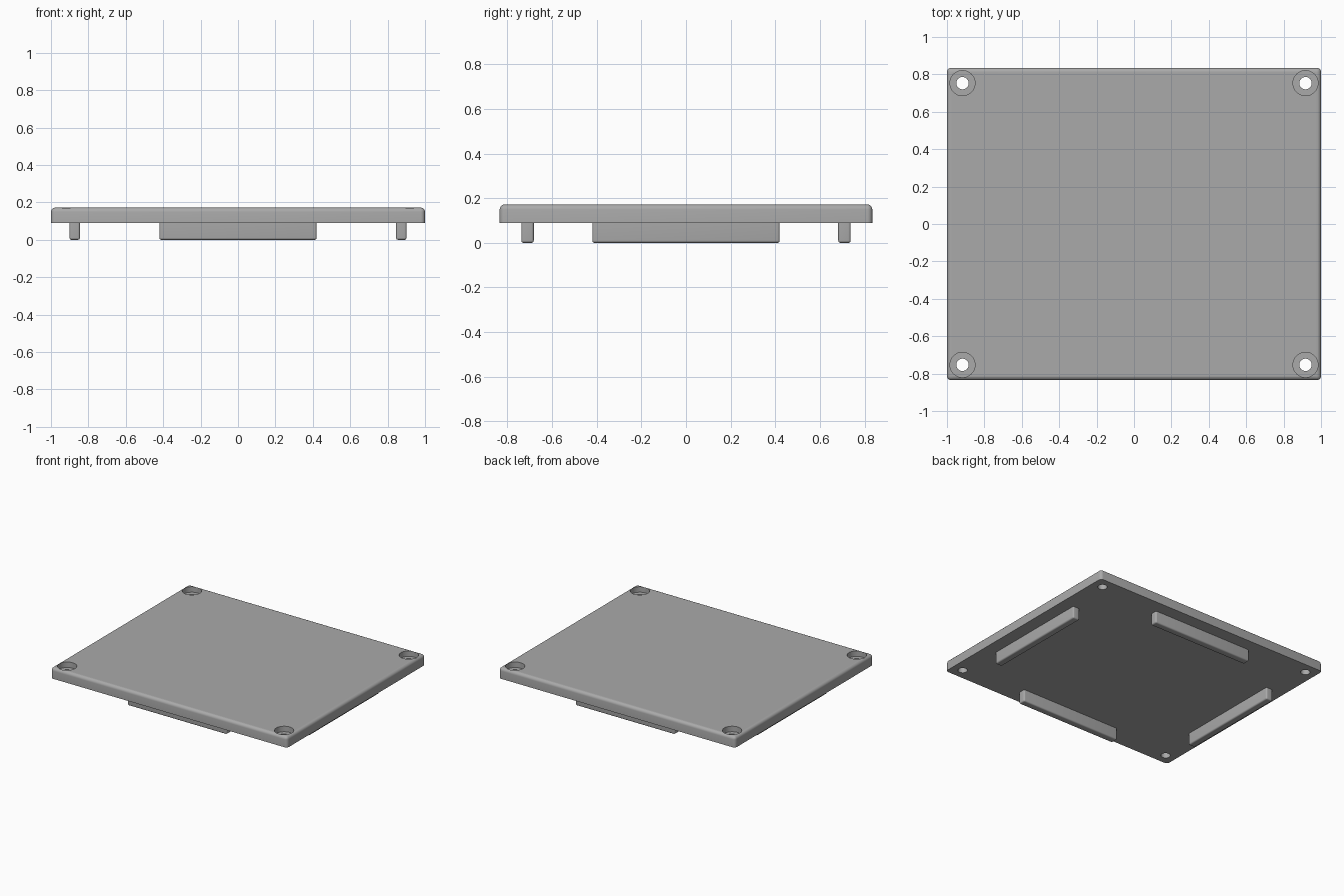
import bpy
import bmesh
import math

cube = bpy.data.objects.get("Cube")
if cube:
    bpy.data.objects.remove(cube, do_unlink=True)

# Single grey finish
grey = bpy.data.materials.new("mid grey")
grey.use_nodes = True
colour = (0.40, 0.40, 0.40, 1)
grey.diffuse_color = colour
grey.node_tree.nodes["Principled BSDF"].inputs["Base Color"].default_value = colour


def link(name, bm):
    bmesh.ops.recalc_face_normals(bm, faces=bm.faces)
    mesh = bpy.data.meshes.new(name)
    bm.to_mesh(mesh)
    bm.free()
    mesh.materials.append(grey)
    obj = bpy.data.objects.new(name, mesh)
    bpy.context.collection.objects.link(obj)
    return obj


def select(obj):
    bpy.ops.object.select_all(action="DESELECT")
    obj.select_set(True)
    bpy.context.view_layer.objects.active = obj


def smooth(obj):
    select(obj)
    bpy.ops.object.shade_smooth_by_angle(angle=math.radians(35))


def rounded_box(name, low, high, radius, sharp_z):
    """Box with every edge rounded except the rim lying at sharp_z."""
    bm = bmesh.new()
    bmesh.ops.create_cube(bm, size=1)
    for v in bm.verts:
        for i in range(3):
            v.co[i] = high[i] if v.co[i] > 0 else low[i]
    edges = [e for e in bm.edges
             if any(abs(v.co.z - sharp_z) > 1e-4 for v in e.verts)]
    bmesh.ops.bevel(bm, geom=edges, offset=radius, segments=5,
                    profile=0.5, affect="EDGES", clamp_overlap=True)
    return link(name, bm)


BASE, STEP, TOP = 0.09, 0.13, 0.172
HALF_X, HALF_Y = 1.0, 0.835

# Lid plate
plate = rounded_box("lid_plate", (-HALF_X, -HALF_Y, BASE),
                    (HALF_X, HALF_Y, TOP), 0.023, BASE)

# Counterbored screw holes: one stepped cutter in each corner
SEGMENTS = 48
bm = bmesh.new()
for sx in (-1, 1):
    for sy in (-1, 1):
        rings = []
        for r, z in ((0.033, 0.05), (0.033, STEP), (0.067, STEP), (0.067, 0.25)):
            rings.append([bm.verts.new((sx * 0.917 + r * math.cos(a),
                                        sy * 0.753 + r * math.sin(a), z))
                          for a in (math.tau * i / SEGMENTS
                                    for i in range(SEGMENTS))])
        for lower, upper in zip(rings, rings[1:]):
            for i in range(SEGMENTS):
                j = (i + 1) % SEGMENTS
                bm.faces.new((lower[i], lower[j], upper[j], upper[i]))
        bm.faces.new(rings[0][::-1])
        bm.faces.new(rings[-1])
cutter = link("screw_hole_cutter", bm)
cutter.hide_render = True

cut = plate.modifiers.new("screw_holes", "BOOLEAN")
cut.operation = "DIFFERENCE"
cut.solver = "EXACT"
cut.object = cutter
select(plate)
bpy.ops.object.modifier_apply(modifier=cut.name)
bpy.data.objects.remove(cutter, do_unlink=True)
smooth(plate)

# Locating ribs under the plate, centred on each side
for name, x, y, hx, hy in (("front_rib", 0, -0.71, 0.42, 0.028),
                           ("back_rib", 0, 0.71, 0.42, 0.028),
                           ("left_rib", 0.873, 0, 0.028, 0.42),
                           ("right_rib", -0.873, 0, 0.028, 0.42)):
    smooth(rounded_box(name, (x - hx, y - hy, 0),
                       (x + hx, y + hy, BASE), 0.011, BASE))
